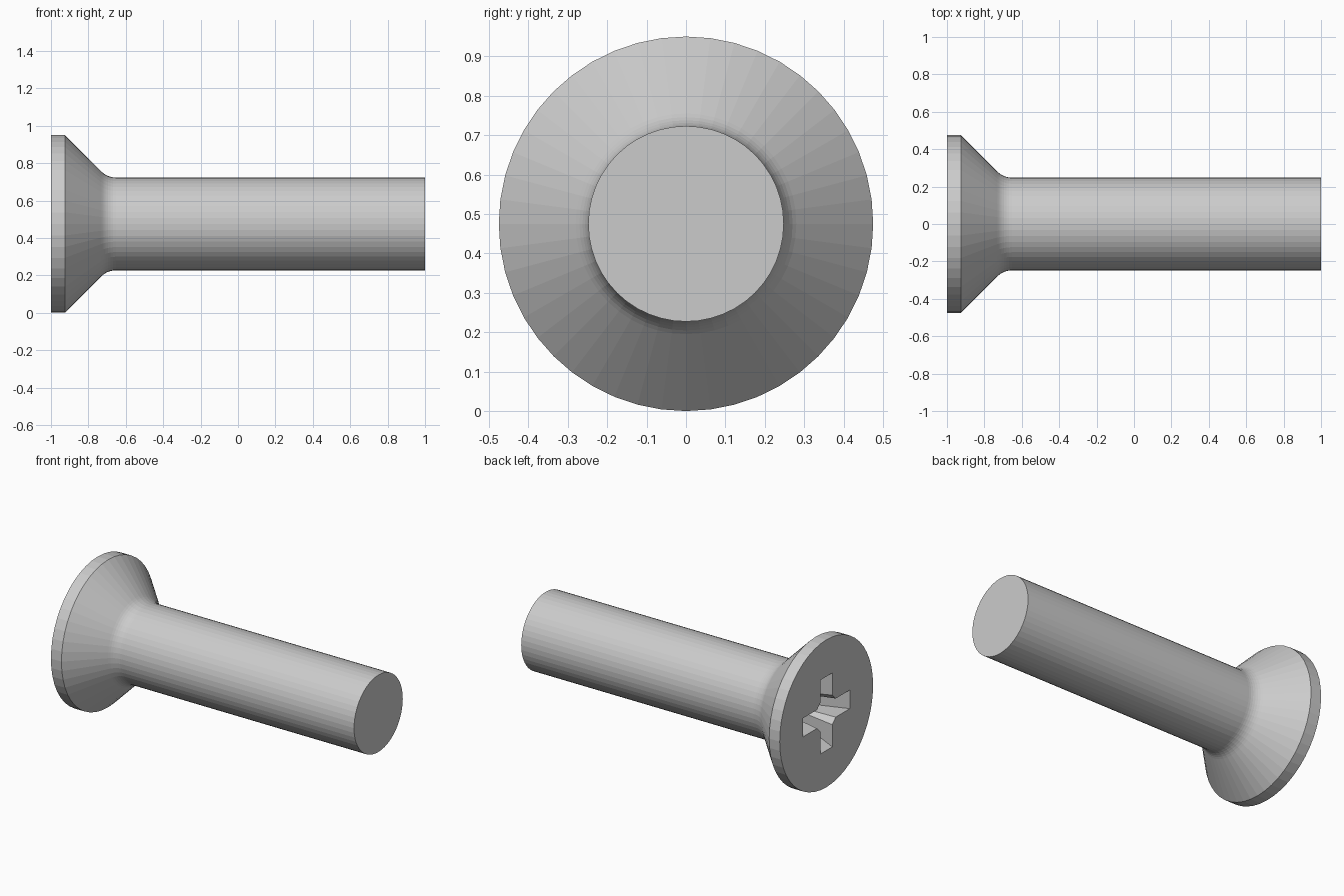
import bpy, bmesh, math
from mathutils import Vector

if "Cube" in bpy.data.objects:
    bpy.data.objects.remove(bpy.data.objects["Cube"])

SIDES = 48
AXIS_Z = 0.475
HEAD_R, SHAFT_R = 0.475, 0.248


def loft(name, rings):
    """Skin a list of closed rings and cap both ends."""
    bm = bmesh.new()
    loops = [[bm.verts.new(p) for p in ring] for ring in rings]
    n = len(loops[0])
    for a, b in zip(loops, loops[1:]):
        for i in range(n):
            j = (i + 1) % n
            bm.faces.new((a[i], a[j], b[j], b[i]))
    bm.faces.new(loops[0])
    bm.faces.new(loops[-1])
    bmesh.ops.recalc_face_normals(bm, faces=bm.faces)
    mesh = bpy.data.meshes.new(name)
    bm.to_mesh(mesh)
    bm.free()
    obj = bpy.data.objects.new(name, mesh)
    bpy.context.collection.objects.link(obj)
    return obj


def circle(x, r):
    return [Vector((x, r * math.cos(t), AXIS_Z + r * math.sin(t)))
            for t in (2 * math.pi * i / SIDES for i in range(SIDES))]


def cross(x, length, width, chamfer):
    """Cross outline with chamfered inner corners."""
    arm = [(length, -width), (length, width),
           (width + chamfer, width), (width, width + chamfer)]
    pts = []
    for k in range(4):
        c, s = ((1, 0), (0, 1), (-1, 0), (0, -1))[k]
        pts += [Vector((x, c * u - s * v, AXIS_Z + s * u + c * v)) for u, v in arm]
    return pts


# Countersunk head, filleted neck and plain shaft
fillet, end_x = 0.109, -0.653
profile = [(-1, HEAD_R), (-0.925, HEAD_R)]
for i in range(7):
    a = math.radians(45 * (1 - i / 6))
    profile.append((end_x - fillet * math.sin(a),
                    SHAFT_R + fillet * (1 - math.cos(a))))
profile.append((1, SHAFT_R))
screw = loft("countersunk_screw", [circle(x, r) for x, r in profile])

# Tapered cross-shaped driver recess
depth, over = 0.28, 0.02
top = (0.238, 0.06, 0.035)
bottom = (0.10, 0.042, 0.012)
outer = [t + (t - b) * over / depth for t, b in zip(top, bottom)]
cutter = loft("recess_cutter", [cross(-1 - over, *outer),
                                cross(-1 + depth, *bottom)])
cutter.hide_render = True
cutter.hide_set(True)

cut = screw.modifiers.new("driver_recess", 'BOOLEAN')
cut.operation = 'DIFFERENCE'
cut.solver = 'EXACT'
cut.object = cutter
